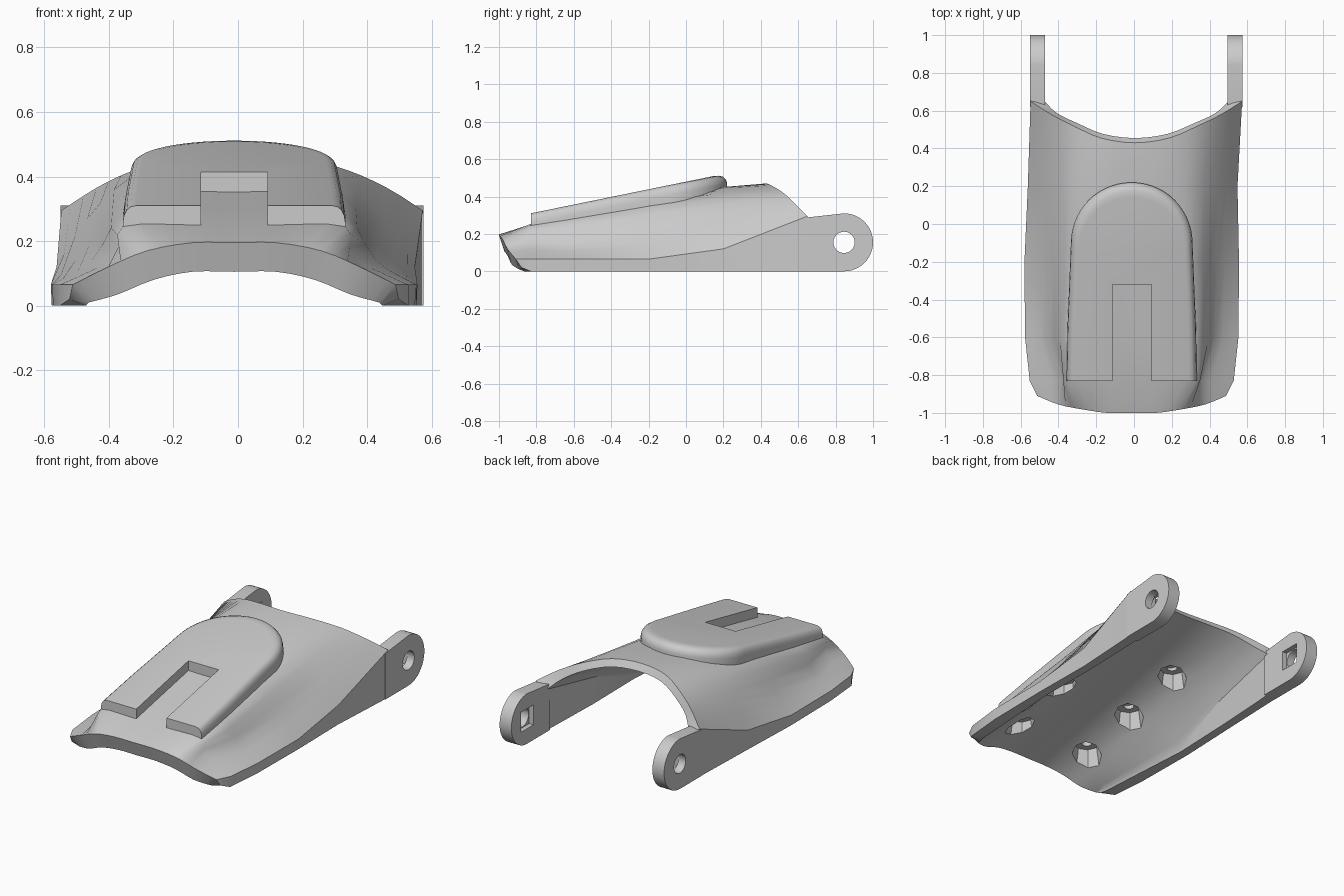
import bpy, bmesh, math
from mathutils import Vector, Matrix

if "Cube" in bpy.data.objects:
    bpy.data.objects.remove(bpy.data.objects["Cube"])

grey = bpy.data.materials.new("light grey plastic")
grey.use_nodes = True
grey.diffuse_color = (0.6, 0.6, 0.6, 1)
grey.node_tree.nodes["Principled BSDF"].inputs["Base Color"].default_value = (0.6, 0.6, 0.6, 1)


def make(name, bm):
    """Turn a bmesh into a named object in the shared material."""
    bmesh.ops.recalc_face_normals(bm, faces=bm.faces[:])
    mesh = bpy.data.meshes.new(name)
    bm.to_mesh(mesh)
    bm.free()
    mesh.materials.append(grey)
    obj = bpy.data.objects.new(name, mesh)
    bpy.context.collection.objects.link(obj)
    return obj


def select(obj):
    bpy.ops.object.select_all(action="DESELECT")
    obj.select_set(True)
    bpy.context.view_layer.objects.active = obj


def cut(obj, bm):
    """Subtract a bmesh solid from an object."""
    cutter = make("cutter", bm)
    cutter.hide_render = True
    select(obj)
    mod = obj.modifiers.new("cut", "BOOLEAN")
    mod.operation, mod.solver, mod.object = "DIFFERENCE", "EXACT", cutter
    bpy.ops.object.modifier_apply(modifier=mod.name)
    bpy.data.objects.remove(cutter)


def box(low, high):
    bm = bmesh.new()
    low, high = Vector(low), Vector(high)
    m = Matrix.Translation((low + high) / 2) @ Matrix.Diagonal((*(high - low), 1))
    bmesh.ops.create_cube(bm, size=1, matrix=m)
    return bm


def cone(centre, r1, r2, depth, sides, turn=None):
    bm = bmesh.new()
    m = Matrix.Translation(centre) @ (turn or Matrix())
    bmesh.ops.create_cone(bm, cap_ends=True, segments=sides, radius1=r1,
                          radius2=r2, depth=depth, matrix=m)
    return bm


def smooth(obj, angle):
    select(obj)
    bpy.ops.object.shade_smooth_by_angle(angle=math.radians(angle))


def lean(y):
    """Slight sideways drift of the shell from front to back."""
    return -0.012 + 0.0245 * min(1, max(0, (y - 0.1) / 0.5))


# Half profiles from the crown to the bottom edge: (x, z)
FRONT_STEP = (0, 0, .02, .045, .09, .12)
BACK_STEP = (0, .025, .09, .15, .22, .22)
OUTER = [
    (-1.0, [(0, .195), (.13, .195), (.27, .17), (.39, .12), (.5, .065), (.51, .02)]),
    (-.83, [(0, .25), (.13, .25), (.345, .245), (.37, .15), (.54, .065), (.54, 0)]),
    (-.6, [(0, .296), (.17, .296), (.345, .28), (.44, .14), (.565, .065), (.56, 0)]),
    (-.2, [(0, .376), (.17, .376), (.335, .345), (.45, .185), (.568, .065), (.565, 0)]),
    (.2, [(0, .45), (.17, .445), (.33, .395), (.46, .27), (.555, .12), (.555, 0)]),
    (.43, [(0, .47), (.18, .46), (.33, .42), (.45, .365), (.56, .295), (.56, 0)]),
]
INNER = [
    (-.97, [(0, .105), (.13, .105), (.25, .08), (.36, .035), (.45, .01), (.46, 0)]),
    (-.2, [(0, .29), (.16, .285), (.3, .235), (.42, .13), (.5, .03), (.51, 0)]),
    (.455, [(0, .43), (.17, .42), (.31, .38), (.42, .32), (.485, .26), (.495, 0)]),
]


def inner_at(y):
    a, b = (INNER[0], INNER[1]) if y < INNER[1][0] else (INNER[1], INNER[2])
    t = min(1, max(0, (y - a[0]) / (b[0] - a[0])))
    return [Vector(p).lerp(Vector(q), t) for p, q in zip(a[1], b[1])]


def arch(y, half, steps, gain=1.0):
    """Full smoothed arch, left bottom edge to right bottom edge."""
    pts = [Vector((p[0], y + s * gain, p[1])) for p, s in zip(half, steps)]
    flip = lambda v: Vector((-v.x, v.y, v.z))
    top = [flip(v) for v in reversed(pts[1:5])] + pts[:5]
    ext = [top[0]] + top + [top[-1]]
    out = [flip(pts[5])]
    for a, b, c, d in zip(ext, ext[1:], ext[2:], ext[3:]):
        for k in range(3):
            t = k / 3
            out.append(b + (c - a) * t / 2 + (2 * a - 5 * b + 4 * c - d) * t * t / 2
                       + (3 * b - a - 3 * c + d) * t ** 3 / 2)
    out += [top[-1], pts[5]]
    for v in out:
        v.x += lean(v.y)
    return out


# Arched shell
bm = bmesh.new()
rings = []
last = len(OUTER) - 1
for i, (y, half) in enumerate(OUTER):
    steps = FRONT_STEP if i == 0 else BACK_STEP if i == last else [0] * 6
    yi = INNER[0][0] if i == 0 else INNER[2][0] if i == last else y
    loops = arch(y, half, steps), arch(yi, inner_at(yi), steps, 0.88)
    rings.append([[bm.verts.new(v) for v in loop] for loop in loops])
n = len(rings[0][0])
for (o1, i1), (o2, i2) in zip(rings, rings[1:]):
    for a, b in ((o1, o2), (i1, i2)):
        for k in range(n - 1):
            bm.faces.new((a[k], a[k + 1], b[k + 1], b[k]))
    for k in (0, n - 1):
        bm.faces.new((o1[k], o2[k], i2[k], i1[k]))
for o, inn in (rings[0], rings[-1]):
    for k in range(n - 1):
        bm.faces.new((o[k], o[k + 1], inn[k + 1], inn[k]))
shell = make("arched_shell", bm)

# Screw pockets under the shell
for side in (-1, 1):
    for y in (.03, -.36, -.74):
        half = inner_at(y)
        z = half[1].lerp(half[2], 0.65).y
        x = side * 0.25 + lean(y)
        cut(shell, cone((x, y, z - .02), .1, .075, .16, 8))
        cut(shell, cone((x, y, z + .07), .03, .03, .08, 16))
smooth(shell, 32)

# Raised pad with rounded rim and flat front
FRONT_Y = -.83
outline = [(.345, FRONT_Y), (.34, -.55), (.33, -.3)]
outline += [(.322 * math.cos(a), -.1 + .32 * math.sin(a))
            for a in (math.pi * k / 28 for k in range(29))]
outline += [(-x, y) for x, y in reversed(outline[:3])]
bm = bmesh.new()
loops = []
for scale, drop in ((1, .1), (1, .055), (.99, .032), (.965, .014), (.93, .004), (.88, 0)):
    loop = []
    for x, y in outline:
        yy = FRONT_Y + (y - FRONT_Y) * (1 - (1 - scale) * 0.6)
        z = .31 + .204 * (yy - FRONT_Y) - drop
        loop.append(bm.verts.new((x * scale - .012, yy, z)))
    loops.append(loop)
for a, b in zip(loops, loops[1:]):
    for k in range(len(a)):
        j = (k + 1) % len(a)
        bm.faces.new((a[k], a[j], b[j], b[k]))
bm.faces.new(loops[0])
bm.faces.new(loops[-1])
pad = make("raised_pad", bm)
cut(pad, box((-.115, -1, 0), (.092, -.32, 1)))
smooth(pad, 35)

# Hinge lugs with a round hole and a square recess on the inside
for name, side in (("left_hinge_lug", 1), ("right_hinge_lug", -1)):
    bm = bmesh.new()
    mid = .0125 + side * .5225
    profile = [(.62, 0), (.62, .285)]
    profile += [(.845 + .155 * math.sin(a), .155 + .155 * math.cos(a))
                for a in (math.pi * k / 24 for k in range(25))]
    face = bm.faces.new([bm.verts.new((mid - .04, y, z)) for y, z in profile])
    ext = bmesh.ops.extrude_face_region(bm, geom=[face])["geom"]
    bmesh.ops.translate(bm, vec=(.08, 0, 0),
                        verts=[v for v in ext if isinstance(v, bmesh.types.BMVert)])
    lug = make(name, bm)
    cut(lug, cone((mid, .845, .155), .057, .057, .3, 24, Matrix.Rotation(math.pi / 2, 4, "Y")))
    inside = mid - side * .05
    cut(lug, box((inside - .04, .783, .093), (inside + .04, .907, .217)))
    smooth(lug, 30)
